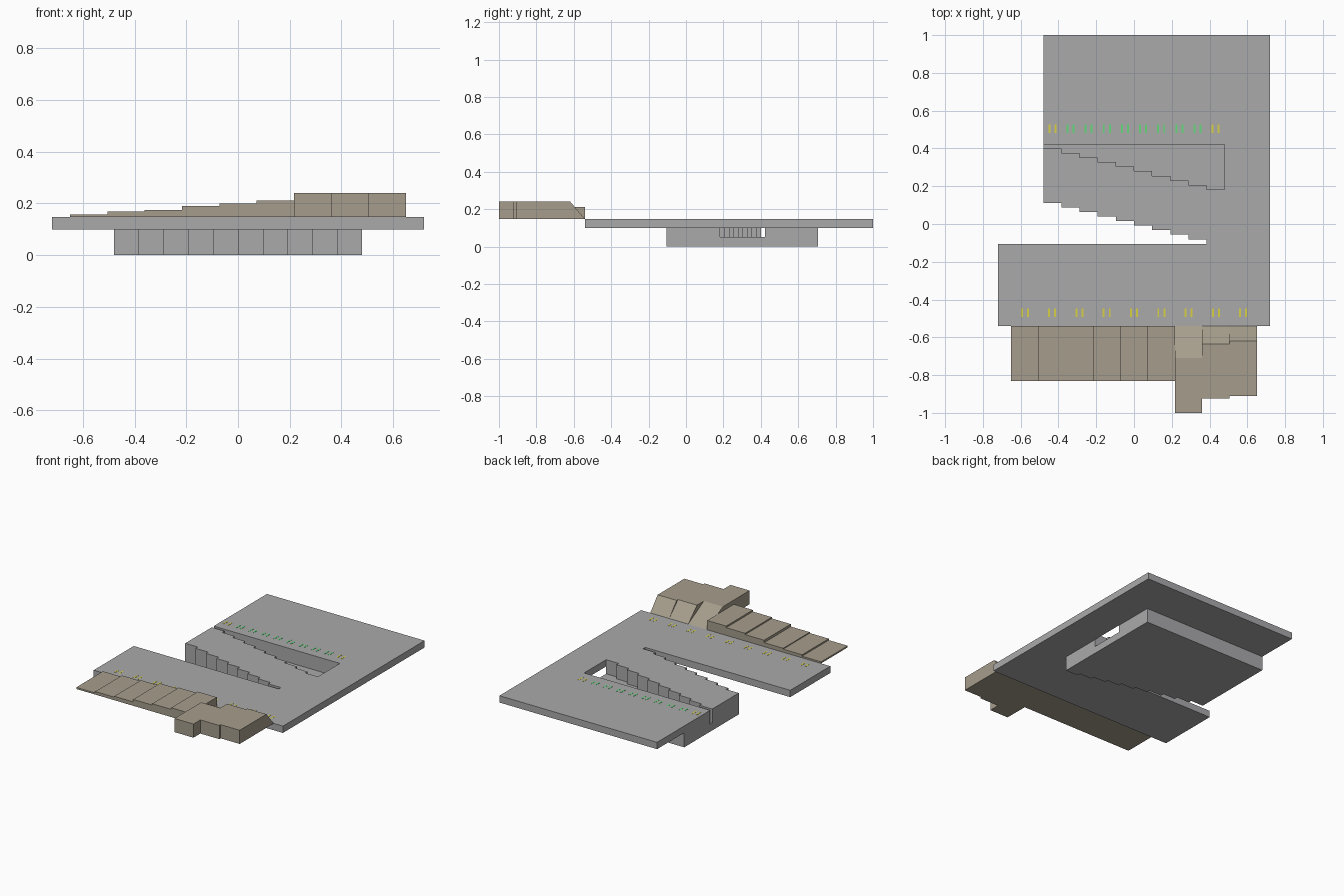
import bpy
import bmesh

cube = bpy.data.objects.get("Cube")
if cube:
    bpy.data.objects.remove(cube, do_unlink=True)


def material(name, rgb):
    mat = bpy.data.materials.new(name)
    mat.use_nodes = True
    mat.diffuse_color = (*rgb, 1)
    node = next(n for n in mat.node_tree.nodes if n.type == "BSDF_PRINCIPLED")
    node.inputs["Base Color"].default_value = (*rgb, 1)
    return mat


GREY = material("grey", (0.40, 0.40, 0.41))
TAN = material("tan", (0.38, 0.34, 0.265))
YELLOW = material("yellow", (0.68, 0.64, 0.06))
GREEN = material("green", (0.13, 0.70, 0.20))


def prism(name, points, vector, mat):
    """Extrude a closed 3D outline along a vector."""
    bm = bmesh.new()
    face = bm.faces.new([bm.verts.new(p) for p in points])
    moved = bmesh.ops.extrude_face_region(bm, geom=[face], use_keep_orig=True)["geom"]
    bmesh.ops.translate(bm, vec=vector,
                        verts=[v for v in moved if isinstance(v, bmesh.types.BMVert)])
    bmesh.ops.recalc_face_normals(bm, faces=bm.faces)
    mesh = bpy.data.meshes.new(name)
    bm.to_mesh(mesh)
    bm.free()
    mesh.materials.append(mat)
    obj = bpy.data.objects.new(name, mesh)
    bpy.context.collection.objects.link(obj)
    return obj


def slab(name, outline, low, high, mat):
    return prism(name, [(x, y, low) for x, y in outline], (0, 0, high - low), mat)


def rect(x0, x1, y0, y1):
    return [(x0, y0), (x1, y0), (x1, y1), (x0, y1)]


def stairs(start, count=10):
    """Stepped edge running from -x to +x, falling towards the front."""
    edge = []
    for i in range(count):
        y = start - i * DROP
        edge += [(-HALF + i * TREAD, y), (-HALF + (i + 1) * TREAD, y)]
    return edge


HALF, TREAD, DROP = 0.48, 0.096, 0.0241
FRONT_STEP, SLOT_STEP, SLOT_BACK = 0.112, 0.40, 0.422
FLOOR, UNDER, TOP = 0.05, 0.10, 0.147
FRONT, STRIP = -0.54, -0.105
BLOCK_BACK = 0.705

# Main plate with stepped notch and stepped slot
notch = stairs(FRONT_STEP, 9)
plate = [(-0.72, FRONT), (0.72, FRONT), (0.72, 1), (-HALF, 1),
         (-HALF, SLOT_BACK), (HALF, SLOT_BACK)]
plate += stairs(SLOT_STEP)[::-1] + notch
plate += [(notch[-1][0], STRIP), (-0.72, STRIP)]
slab("main_plate", plate, UNDER, TOP, GREY)

# Lower block: floor, stepped wall in front of the slot, wall behind it
slab("block_floor", stairs(FRONT_STEP) + [(HALF, BLOCK_BACK), (-HALF, BLOCK_BACK)],
     0, FLOOR, GREY)
slab("block_stepped_wall", stairs(FRONT_STEP) + stairs(SLOT_STEP)[::-1],
     FLOOR, UNDER, GREY)
slab("block_back_wall", rect(-HALF, HALF, SLOT_BACK, BLOCK_BACK), FLOOR, UNDER, GREY)

# Low front steps, rising towards +x
EDGE, STEP, DEPTH = 0.65, 1.3 / 9, 0.29
for i, height in enumerate((0.158, 0.168, 0.174, 0.191, 0.20, 0.211)):
    x = -EDGE + i * STEP
    slab(f"low_step_{i + 1}", rect(x, x + STEP, FRONT - DEPTH, FRONT), TOP, height, TAN)

# Tall front blocks with sloped backs
CREST = 0.241
for i, slope_top in enumerate((-0.71, -0.635, -0.62)):
    x = -EDGE + (i + 6) * STEP
    side = [(FRONT, TOP), (slope_top, CREST), (slope_top - DEPTH, CREST),
            (slope_top - DEPTH, TOP)]
    prism(f"tall_block_{i + 1}", [(x, y, z) for y, z in side], (STEP, 0, 0), TAN)


# Painted marks: pairs of thin ticks beside each step
def marks(name, x, y, mat):
    for side, dx in (("a", -0.016), ("b", 0.016)):
        slab(f"{name}_{side}", rect(x + dx - 0.005, x + dx + 0.005, y - 0.022, y + 0.022),
             TOP, TOP + 0.001, mat)


for i in range(9):
    marks(f"front_mark_{i + 1}", (i - 4) * STEP, -0.47, YELLOW)
for i in range(10):
    marks(f"slot_mark_{i + 1}", -HALF + (i + 0.5) * TREAD, 0.505,
          YELLOW if i in (0, 9) else GREEN)
